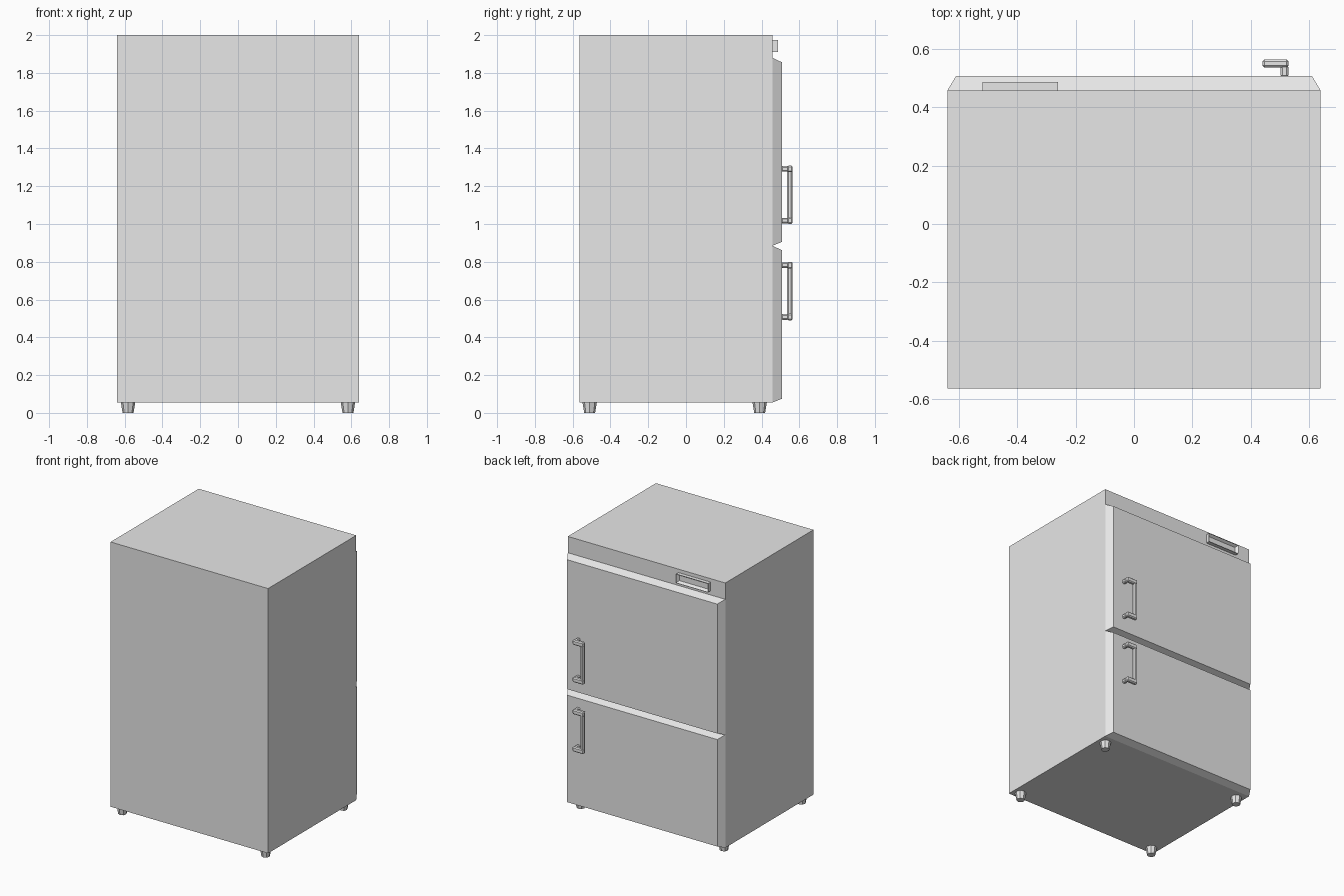
import bpy
import bmesh
from mathutils import Matrix, Vector

cube = bpy.data.objects.get("Cube")
if cube:
    bpy.data.objects.remove(cube, do_unlink=True)

# One pale metal finish for the whole cabinet
metal = bpy.data.materials.new("pale_grey_metal")
metal.use_nodes = True
grey = (0.8, 0.8, 0.8, 1)
metal.diffuse_color = grey
metal.node_tree.nodes["Principled BSDF"].inputs["Base Color"].default_value = grey

HALF_W, BACK, FACE, DOOR_FACE = 0.64, -0.565, 0.458, 0.508
BASE, TOP = 0.055, 2.0


def finish(name, bm):
    bmesh.ops.recalc_face_normals(bm, faces=bm.faces)
    mesh = bpy.data.meshes.new(name)
    bm.to_mesh(mesh)
    bm.free()
    mesh.materials.append(metal)
    obj = bpy.data.objects.new(name, mesh)
    bpy.context.collection.objects.link(obj)
    return obj


def add_box(bm, low, high):
    low, high = Vector(low), Vector(high)
    place = Matrix.Translation((low + high) / 2) @ Matrix.Diagonal((*(high - low), 1))
    return bmesh.ops.create_cube(bm, size=1, matrix=place)["verts"]


# Cabinet
bm = bmesh.new()
add_box(bm, (-HALF_W, BACK, BASE), (HALF_W, FACE, TOP))
finish("cabinet", bm)


# Doors: slabs whose outer face is drawn in to make sloped edges
def door(name, bottom, top):
    bm = bmesh.new()
    verts = add_box(bm, (-HALF_W, FACE, bottom), (HALF_W, DOOR_FACE, top))
    for v in verts:
        if v.co.y > FACE + 0.01:
            v.co.x -= 0.03 if v.co.x > 0 else -0.03
            v.co.z += 0.02 if v.co.z < (bottom + top) / 2 else -0.024
    finish(name, bm)


door("lower_door", BASE, 0.885)
door("upper_door", 0.885, 1.88)


# Handles: two posts, two sideways arms and an upright grip
def handle(name, bottom):
    bm = bmesh.new()
    height = 0.31
    for z in (bottom + 0.003, bottom + height - 0.033):
        add_box(bm, (0.503, DOOR_FACE - 0.005, z), (0.53, 0.545, z + 0.03))
        add_box(bm, (0.44, 0.536, z - 0.003), (0.53, 0.565, z + 0.033))
    add_box(bm, (0.44, 0.536, bottom + 0.01), (0.467, 0.563, bottom + height - 0.01))
    obj = finish(name, bm)
    bevel = obj.modifiers.new("softened_edges", "BEVEL")
    bevel.width = 0.007
    bevel.segments = 1


handle("lower_handle", 0.49)
handle("upper_handle", 1.0)

# Badge plate: raised frame with a sunken panel
bm = bmesh.new()
add_box(bm, (-0.52, FACE, 1.91), (-0.26, 0.487, 1.975))
bm.normal_update()
front = [f for f in bm.faces if f.normal.y > 0.9]
bmesh.ops.inset_region(bm, faces=front, thickness=0.018)
bmesh.ops.translate(bm, verts=front[0].verts, vec=(0, -0.02, 0))
finish("badge_frame", bm)

# Tapered feet
for side, x in (("left", 0.582), ("right", -0.582)):
    for end, y in (("front", -0.51), ("back", 0.39)):
        bm = bmesh.new()
        bmesh.ops.create_cone(
            bm, cap_ends=True, segments=8, radius1=0.029, radius2=0.038,
            depth=BASE, matrix=Matrix.Translation((x, y, BASE / 2)))
        finish(f"{end}_{side}_foot", bm)
